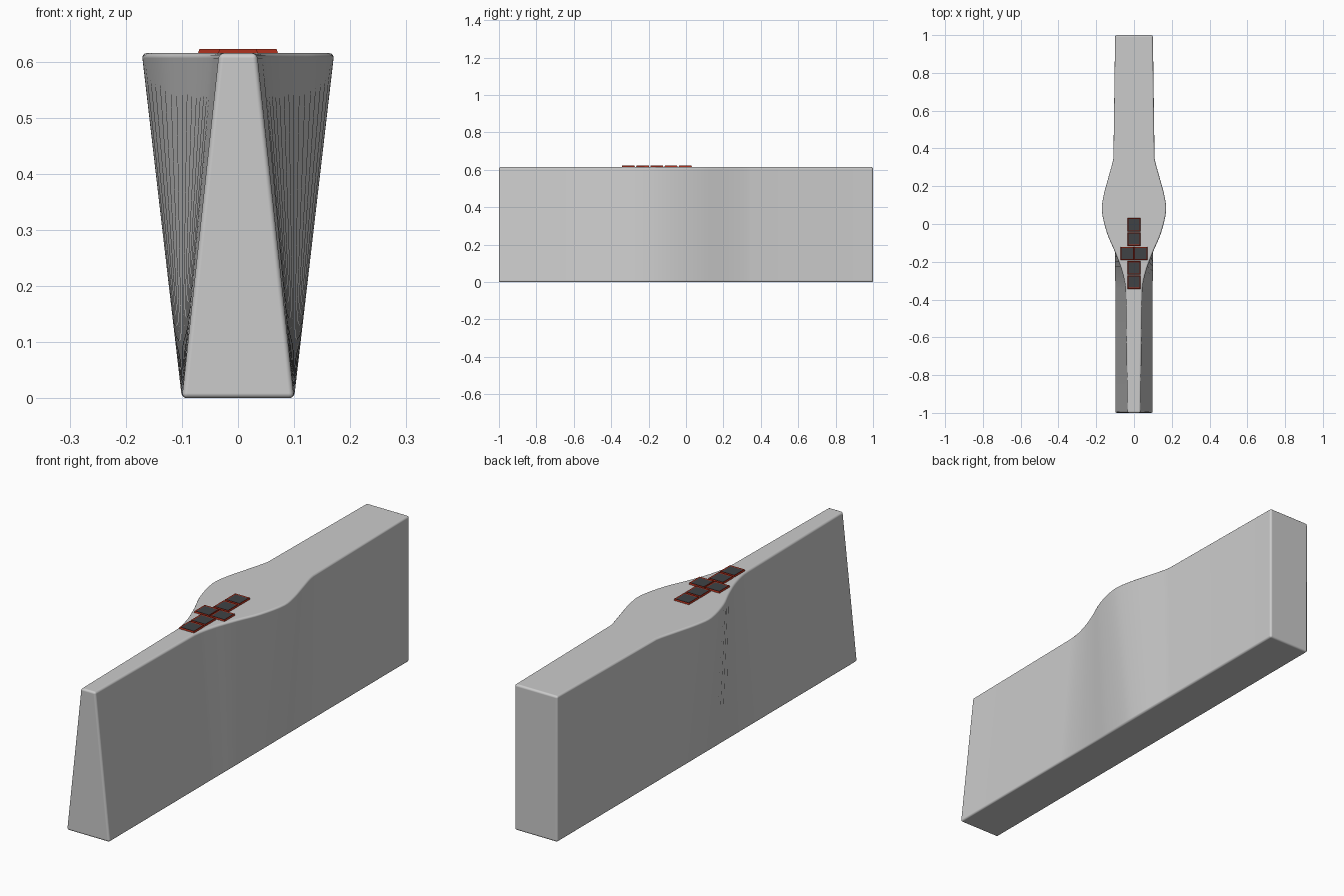
import bpy
import bmesh
import math

cube = bpy.data.objects.get("Cube")
if cube:
    bpy.data.objects.remove(cube, do_unlink=True)


def make_material(name, rgb):
    mat = bpy.data.materials.new(name)
    mat.use_nodes = True
    mat.diffuse_color = (*rgb, 1)
    mat.node_tree.nodes["Principled BSDF"].inputs["Base Color"].default_value = (*rgb, 1)
    return mat


def make_object(name, bm, materials):
    bmesh.ops.recalc_face_normals(bm, faces=bm.faces)
    mesh = bpy.data.meshes.new(name)
    bm.to_mesh(mesh)
    bm.free()
    for mat in materials:
        mesh.materials.append(mat)
    obj = bpy.data.objects.new(name, mesh)
    bpy.context.collection.objects.link(obj)
    return obj


grey = make_material("light grey", (0.6, 0.6, 0.6))
red = make_material("dark red", (0.36, 0.025, 0.01))
slate = make_material("dark slate", (0.05, 0.055, 0.06))

HEIGHT = 0.615
BASE_HALF = 0.1

# Half width of the top edge along the body: (y, half width)
OUTLINE = [(-0.35, 0.043), (-0.25, 0.063), (-0.15, 0.1), (-0.05, 0.143),
           (0.07, 0.171), (0.15, 0.162), (0.25, 0.135), (0.35, 0.109)]


def smooth_outline(points, steps):
    """Cubic curve through the points, with straight ends."""
    pts = [(-1, 0.034)] + points + [(1, 0.1)]
    slope = [0.02]
    for i in range(1, len(pts) - 1):
        slope.append((pts[i + 1][1] - pts[i - 1][1]) / (pts[i + 1][0] - pts[i - 1][0]))
    slope[1] = 0.05
    slope[-1] = -0.16
    out = [pts[0]]
    for i in range(1, len(pts) - 2):
        (y0, w0), (y1, w1) = pts[i], pts[i + 1]
        h = y1 - y0
        for s in range(steps):
            t = s / steps
            w = ((2 * t**3 - 3 * t**2 + 1) * w0 + (t**3 - 2 * t**2 + t) * h * slope[i]
                 + (3 * t**2 - 2 * t**3) * w1 + (t**3 - t**2) * h * slope[i + 1])
            out.append((y0 + t * h, w))
    return out + pts[-2:]


# Body: four-cornered sections lofted from front to back
bm = bmesh.new()
rings = []
for y, w in smooth_outline(OUTLINE, 4):
    corners = [(-BASE_HALF, 0), (BASE_HALF, 0), (w, HEIGHT), (-w, HEIGHT)]
    rings.append([bm.verts.new((x, y, z)) for x, z in corners])
for a, b in zip(rings, rings[1:]):
    for i in range(4):
        j = (i + 1) % 4
        bm.faces.new((a[i], a[j], b[j], b[i]))
bm.faces.new(rings[0])
bm.faces.new(rings[-1])
body = make_object("body", bm, [grey])
bevel = body.modifiers.new("rounded_edges", "BEVEL")
bevel.width = 0.009
bevel.segments = 3
bevel.limit_method = "ANGLE"
bevel.angle_limit = math.radians(40)
bevel.harden_normals = True
bpy.context.view_layer.objects.active = body
body.select_set(True)
bpy.ops.object.shade_smooth_by_angle(angle=math.radians(40))
body.select_set(False)

# Tiles: red chamfered frame around a slightly sunken slate panel
SIZE, PITCH, THICK = 0.072, 0.076, 0.007


def add_tile(name, x, y):
    bm = bmesh.new()
    bmesh.ops.create_cube(bm, size=1)
    for v in bm.verts:
        top = v.co.z > 0
        side = SIZE - (0.006 if top else 0)
        v.co = (v.co.x * side, v.co.y * side, THICK if top else -0.002)
    bm.normal_update()
    panel = max(bm.faces, key=lambda f: f.normal.z)
    bmesh.ops.inset_individual(bm, faces=[panel], thickness=0.005, depth=-0.002)
    panel.material_index = 1
    tile = make_object(name, bm, [red, slate])
    tile.location = (x, y, HEIGHT)


CENTRE_Y = -0.156
for row in (-2, -1, 1, 2):
    place = "front" if row < 0 else "back"
    add_tile(f"{place}_tile_{abs(row)}", 0, CENTRE_Y + row * PITCH)
for side, name in ((-1, "right"), (1, "left")):
    add_tile(f"{name}_tile", side * SIZE / 2, CENTRE_Y)
